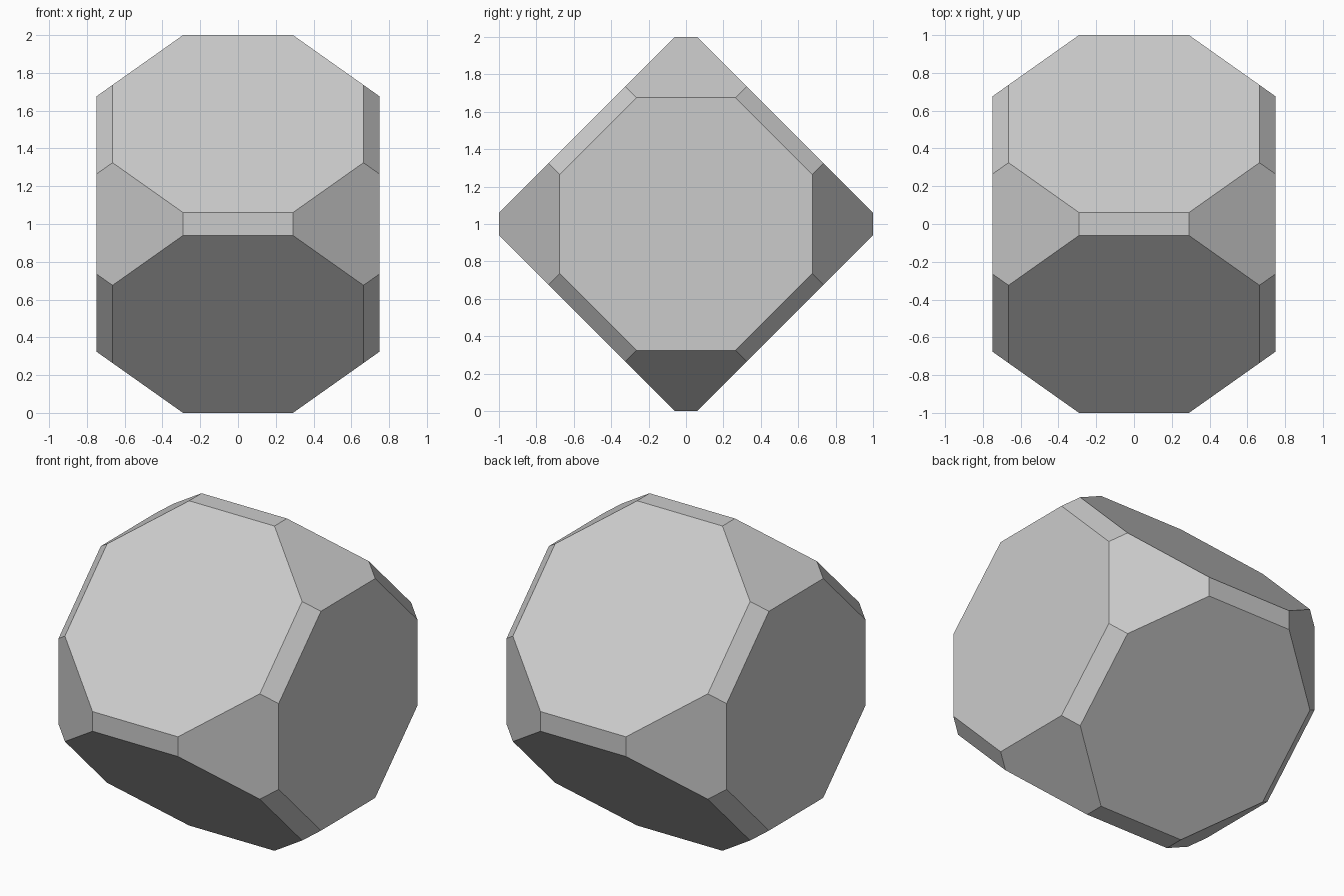
import bpy, bmesh, math
from itertools import permutations, product
from mathutils import Matrix

if "Cube" in bpy.data.objects:
    bpy.data.objects.remove(bpy.data.objects["Cube"])

# Cube of half-size 0.75 with bevelled edges and cut corners:
# its corners are all signed permutations of three offsets
FACE, EDGE, CORNER = 0.75, math.sqrt(2) - 0.75, 0.291

bm = bmesh.new()
for p in permutations((FACE, EDGE, CORNER)):
    for s in product((-1, 1), repeat=3):
        bm.verts.new([a * b for a, b in zip(p, s)])

# Wrap the corners and merge coplanar triangles into flat octagons, hexagons, rectangles
bmesh.ops.convex_hull(bm, input=bm.verts[:])
bmesh.ops.dissolve_limit(bm, angle_limit=math.radians(1), verts=bm.verts[:], edges=bm.edges[:])
bmesh.ops.recalc_face_normals(bm, faces=bm.faces[:])

# Stand the solid on one narrow edge face
bm.transform(Matrix.Translation((0, 0, 1)) @ Matrix.Rotation(math.radians(45), 4, 'X'))

mesh = bpy.data.meshes.new("truncated_solid")
bm.to_mesh(mesh)
bm.free()
bpy.context.collection.objects.link(bpy.data.objects.new("truncated_solid", mesh))
